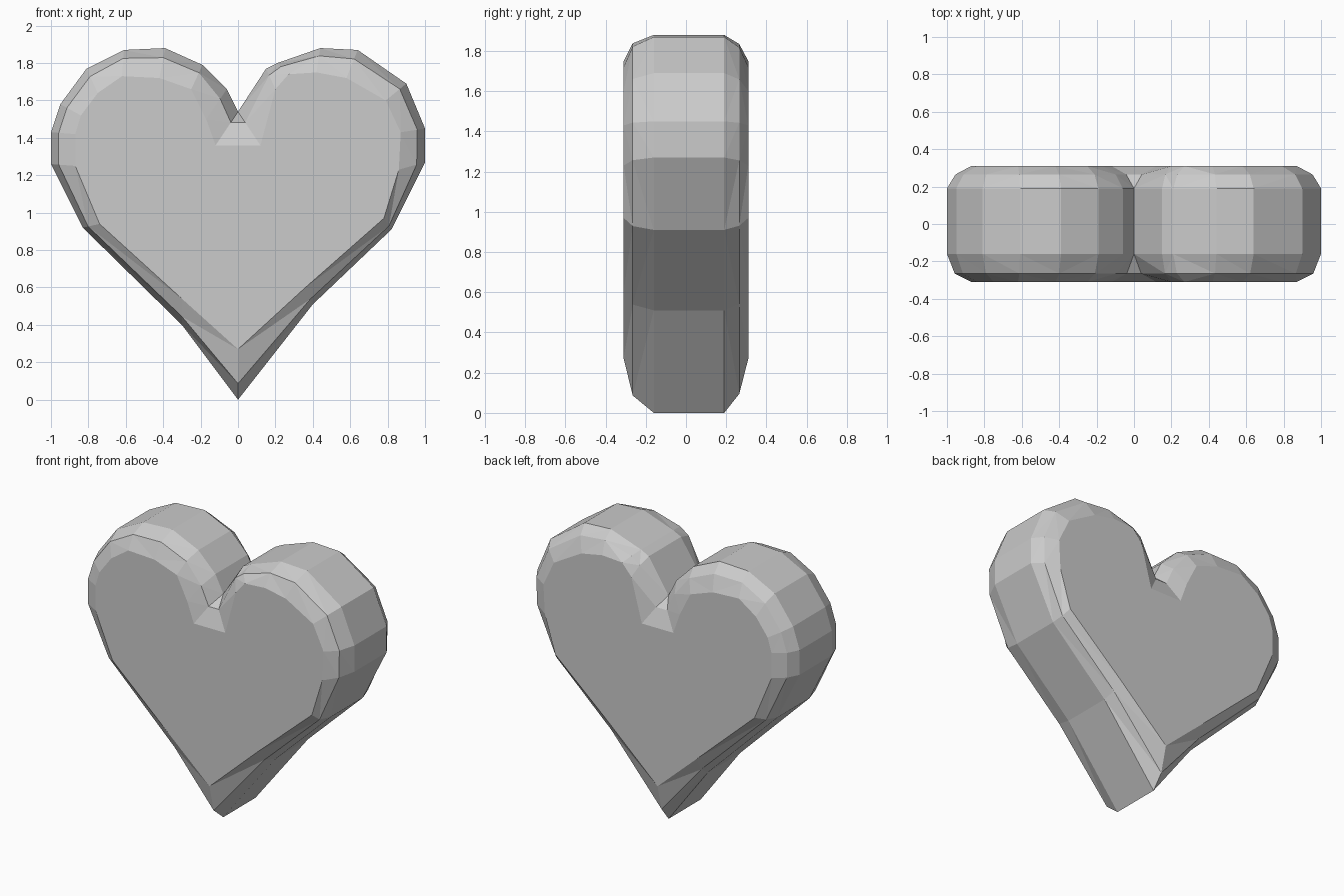
import bpy
import bmesh
from mathutils import Vector

default_cube = bpy.data.objects.get("Cube")
if default_cube:
    bpy.data.objects.remove(default_cube, do_unlink=True)


def make_material(name, value):
    material = bpy.data.materials.new(name)
    material.use_nodes = True
    colour = (value, value, value, 1)
    material.diffuse_color = colour
    shader = next(n for n in material.node_tree.nodes if n.type == "BSDF_PRINCIPLED")
    shader.inputs["Base Color"].default_value = colour
    return material


# Heart profile: rim x, rim z, flat face x, flat face z
PROFILE = [
    # right lobe, from the notch down to the tip
    (0, 1.54, -.12, 1.36), (-.06, 1.66, -.17, 1.5), (-.19, 1.79, -.25, 1.66),
    (-.39, 1.88, -.42, 1.72), (-.61, 1.87, -.62, 1.73), (-.81, 1.77, -.75, 1.64),
    (-.95, 1.58, -.84, 1.52), (-1, 1.43, -.87, 1.42), (-1, 1.26, -.87, 1.25),
    (-.83, .92, -.74, .94), (-.3, .4, -.3, .54), (0, 0, 0, .27),
    # left lobe, from the tip back up to the notch
    (.4, .51, .36, .6), (.82, .91, .78, .97), (1, 1.27, .86, 1.23),
    (1, 1.45, .87, 1.43), (.9, 1.69, .79, 1.6), (.64, 1.87, .58, 1.72),
    (.44, 1.88, .42, 1.75), (.21, 1.8, .27, 1.74), (.15, 1.77, .2, 1.66),
    (0, 1.54, .12, 1.36),
]

# Section rings: depth, and how far each ring moves from rim to flat face
RINGS = [(-.31, 1), (-.265, .32), (-.16, 0), (.19, 0), (.265, .35), (.31, 1)]


def ring_points(depth, inset):
    for rim_x, rim_z, face_x, face_z in PROFILE:
        rim = Vector((rim_x, depth, rim_z))
        face = Vector((face_x, depth, face_z))
        yield rim.lerp(face, inset)


def build_heart(name, material):
    bm = bmesh.new()
    rings = [[bm.verts.new(p) for p in ring_points(depth, inset)]
             for depth, inset in RINGS]
    count = len(PROFILE)

    # Bevels and rim
    for ring, following in zip(rings, rings[1:]):
        for i in range(count):
            j = (i + 1) % count
            bm.faces.new((ring[i], ring[j], following[j], following[i]))

    # Flat front and back
    bm.faces.new(rings[0])
    bm.faces.new(rings[-1])

    # Close the notch to a crease and facet the surface
    bmesh.ops.remove_doubles(bm, verts=bm.verts[:], dist=.001)
    bmesh.ops.triangulate(bm, faces=bm.faces[:])
    bmesh.ops.recalc_face_normals(bm, faces=bm.faces[:])

    mesh = bpy.data.meshes.new(name)
    bm.to_mesh(mesh)
    bm.free()
    mesh.materials.append(material)
    heart = bpy.data.objects.new(name, mesh)
    bpy.context.collection.objects.link(heart)
    return heart


build_heart("heart", make_material("plain grey", .6))
